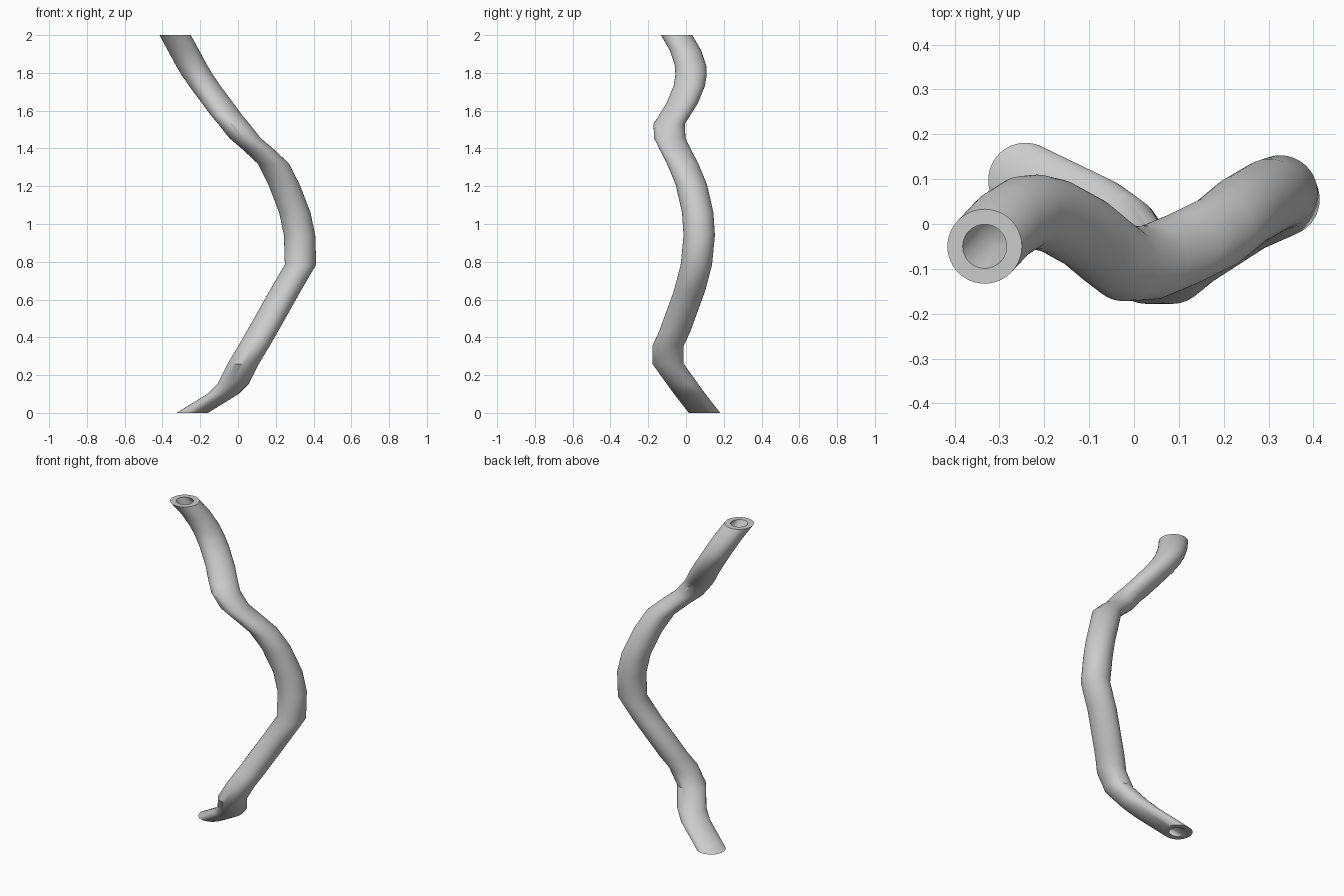
import bpy, bmesh
from math import sin, cos, tau, radians

if "Cube" in bpy.data.objects:
    bpy.data.objects.remove(bpy.data.objects["Cube"])

# Centre line of the tube: (z, x, y)
PATH = [
    (0.00, -0.242, 0.098), (0.10, -0.080, 0.020), (0.155, -0.025, -0.020),
    (0.26, 0.028, -0.095), (0.355, 0.085, -0.095), (0.43, 0.128, -0.060),
    (0.65, 0.252, 0.020), (0.785, 0.331, 0.055), (0.94, 0.326, 0.070),
    (1.06, 0.301, 0.062), (1.21, 0.243, 0.028), (1.32, 0.187, -0.018),
    (1.395, 0.107, -0.057), (1.455, 0.037, -0.086), (1.53, -0.022, -0.089),
    (1.575, -0.060, -0.060), (1.64, -0.108, -0.020), (1.73, -0.175, 0.017),
    (1.79, -0.216, 0.027), (1.84, -0.246, 0.024), (1.92, -0.289, -0.003),
    (2.00, -0.333, -0.050),
]
OUTER, INNER, SIDES = 0.083, 0.049, 48

bm = bmesh.new()


def ring(z, x, y, r):
    return [bm.verts.new((x + r * cos(tau * i / SIDES), y + r * sin(tau * i / SIDES), z))
            for i in range(SIDES)]


def bridge(a, b):
    for i in range(SIDES):
        j = (i + 1) % SIDES
        bm.faces.new((a[i], a[j], b[j], b[i]))


# Outer wall going up, inner bore coming down, closed by flat end rims
loops = [ring(*p, OUTER) for p in PATH] + [ring(*p, INNER) for p in reversed(PATH)]
for k, loop in enumerate(loops):
    bridge(loop, loops[(k + 1) % len(loops)])
bmesh.ops.recalc_face_normals(bm, faces=bm.faces)

mesh = bpy.data.meshes.new("winding_tube")
bm.to_mesh(mesh)
bm.free()
tube = bpy.data.objects.new("winding_tube", mesh)
bpy.context.collection.objects.link(tube)

# Smooth walls with crisp end rims
bpy.context.view_layer.objects.active = tube
tube.select_set(True)
bpy.ops.object.shade_smooth_by_angle(angle=radians(35))
